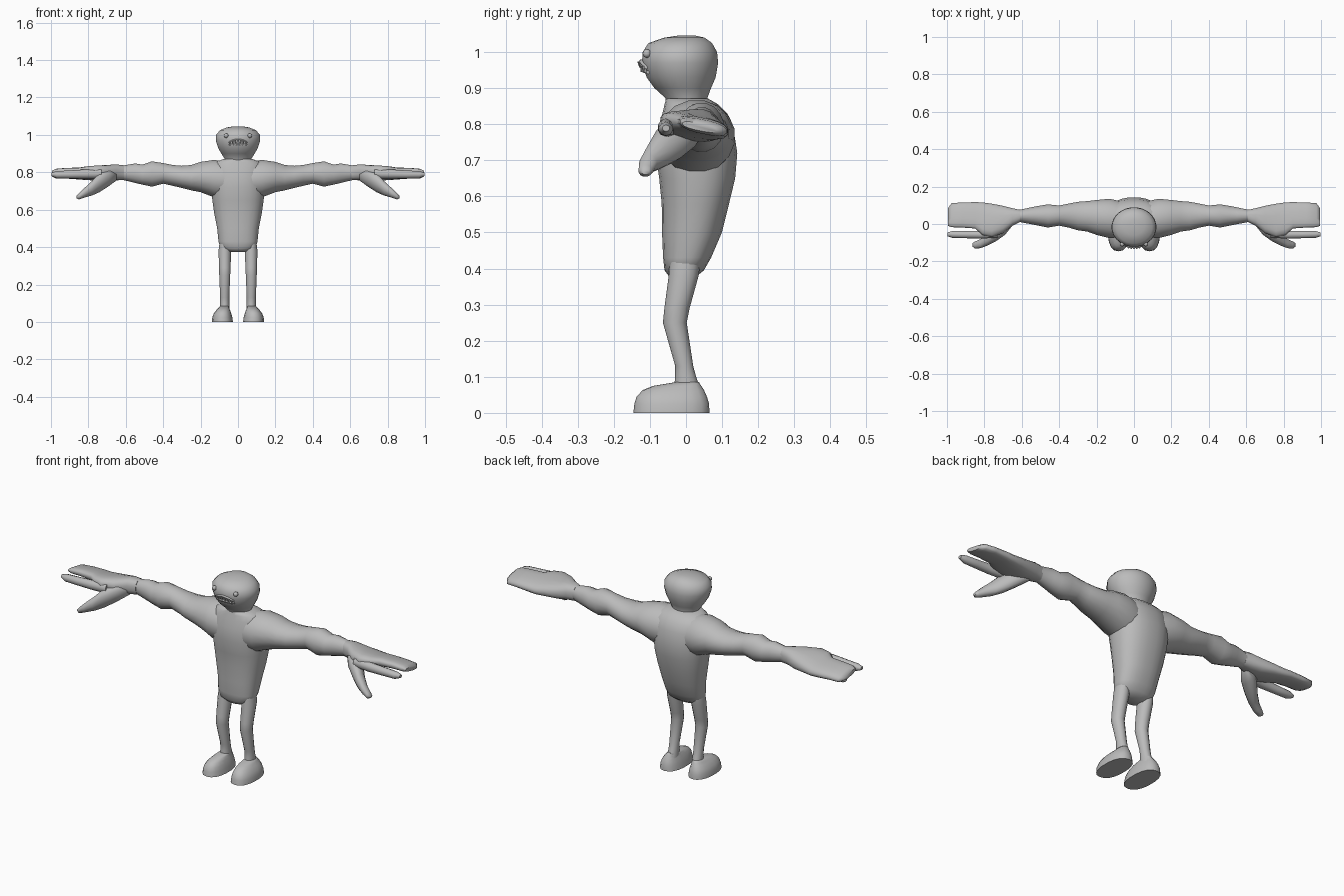
import bpy, bmesh, math
from mathutils import Vector

skin = bpy.data.materials.new("plain grey")
skin.diffuse_color = (0.5, 0.5, 0.5, 1)


def finish(name, bm, mirror=False, angle=60):
    """Turn a bmesh into a smooth object, mirrored over x if wanted."""
    bmesh.ops.recalc_face_normals(bm, faces=bm.faces)
    mesh = bpy.data.meshes.new(name)
    bm.to_mesh(mesh)
    bm.free()
    mesh.materials.append(skin)
    ob = bpy.data.objects.new(name, mesh)
    bpy.context.collection.objects.link(ob)
    if mirror:
        ob.modifiers.new("Mirror", 'MIRROR')
    bpy.ops.object.select_all(action='DESELECT')
    ob.select_set(True)
    bpy.context.view_layer.objects.active = ob
    bpy.ops.object.shade_smooth_by_angle(angle=math.radians(angle))
    return ob


def loft(name, axis, rings, sides=16, power=1.0, mirror=False):
    """Skin rings (position, a min, a max, b min, b max, tilt) along z or x."""
    bm = bmesh.new()
    loops = []
    for t, a0, a1, b0, b1, *tilt in rings:
        loop = []
        for i in range(sides):
            w = 2 * math.pi * (i + 0.5) / sides
            c, s = math.cos(w), math.sin(w)
            da = math.copysign(abs(c) ** power, c) * (a1 - a0) / 2
            db = math.copysign(abs(s) ** power, s) * (b1 - b0) / 2
            a = (a0 + a1) / 2 + da
            b = (b0 + b1) / 2 + db + (tilt[0] * da if tilt else 0)
            loop.append(bm.verts.new((a, b, t) if axis == 'z' else (t, a, b)))
        loops.append(loop)
    for lo, hi in zip(loops, loops[1:]):
        for i in range(sides):
            j = (i + 1) % sides
            bm.faces.new((lo[i], lo[j], hi[j], hi[i]))
    bm.faces.new(loops[0])
    bm.faces.new(loops[-1])
    return finish(name, bm, mirror)


# Torso: narrow rounded hips, broad chest, sloping shoulders
loft("torso", 'z', [
    (0.375, -0.05, 0.05, -0.045, 0.025), (0.395, -0.095, 0.095, -0.06, 0.05),
    (0.43, -0.105, 0.105, -0.064, 0.07), (0.50, -0.112, 0.112, -0.067, 0.10),
    (0.58, -0.128, 0.128, -0.068, 0.12), (0.65, -0.138, 0.138, -0.075, 0.137),
    (0.72, -0.145, 0.145, -0.085, 0.143), (0.79, -0.145, 0.145, -0.078, 0.132),
    (0.83, -0.14, 0.14, -0.066, 0.115), (0.855, -0.12, 0.12, -0.06, 0.09),
    (0.872, -0.075, 0.075, -0.055, 0.06)], 24, 0.85)

# Head with short neck
head_rings = [
    (0.85, -0.072, 0.072, -0.055, 0.06), (0.873, -0.072, 0.072, -0.058, 0.06),
    (0.90, -0.09, 0.09, -0.088, 0.07), (0.93, -0.107, 0.107, -0.11, 0.083),
    (0.97, -0.12, 0.12, -0.123, 0.09), (1.0, -0.118, 0.118, -0.121, 0.087),
    (1.025, -0.097, 0.097, -0.105, 0.073), (1.04, -0.06, 0.06, -0.06, 0.052),
    (1.046, -0.02, 0.02, -0.02, 0.025)]
loft("head", 'z', head_rings, 24)


def face_y(x, z):
    """Depth of the front of the head at x, z."""
    for p, q in zip(head_rings, head_rings[1:]):
        if p[0] <= z <= q[0]:
            f = (z - p[0]) / (q[0] - p[0])
            _, _, rx, y0, y1 = [u + (v - u) * f for u, v in zip(p, q)]
            return (y0 + y1) / 2 - (y1 - y0) / 2 * math.sqrt(1 - (x / rx) ** 2)


# Arms with muscle bulges, running into the wrists
loft("arm", 'x', [
    (0.06, -0.07, 0.12, 0.65, 0.86), (0.13, -0.078, 0.137, 0.665, 0.868),
    (0.20, -0.06, 0.13, 0.692, 0.857), (0.25, -0.042, 0.124, 0.702, 0.84),
    (0.30, -0.035, 0.12, 0.715, 0.836), (0.35, -0.02, 0.11, 0.727, 0.84),
    (0.40, -0.01, 0.10, 0.738, 0.85), (0.46, -0.02, 0.106, 0.722, 0.86),
    (0.51, -0.01, 0.098, 0.733, 0.842), (0.55, -0.002, 0.09, 0.742, 0.848),
    (0.61, 0.01, 0.077, 0.757, 0.838), (0.66, 0.01, 0.08, 0.76, 0.836)],
    16, 1, True)

# Palm with fused fingers, flat and slightly lower at the back
loft("mitten_hand", 'x', [
    (0.61, 0.01, 0.076, 0.758, 0.838), (0.65, -0.01, 0.085, 0.757, 0.842, -0.05),
    (0.70, -0.05, 0.098, 0.752, 0.838, -0.1), (0.76, -0.072, 0.11, 0.76, 0.832, -0.15),
    (0.81, -0.06, 0.117, 0.765, 0.825, -0.2), (0.85, -0.025, 0.118, 0.767, 0.82, -0.2),
    (0.92, -0.02, 0.116, 0.772, 0.818, -0.2), (0.975, -0.018, 0.113, 0.773, 0.813, -0.2),
    (0.995, -0.01, 0.085, 0.782, 0.803, -0.2)], 16, 0.8, True)

# Separate front finger
loft("front_finger", 'x', [
    (0.73, -0.075, -0.02, 0.765, 0.82), (0.82, -0.079, -0.035, 0.766, 0.815),
    (0.90, -0.077, -0.036, 0.767, 0.81), (0.97, -0.075, -0.036, 0.768, 0.806),
    (0.998, -0.066, -0.045, 0.78, 0.798)], 10, 1, True)

# Thumb reaching down and forward
loft("thumb", 'x', [
    (0.65, -0.01, 0.05, 0.755, 0.81), (0.69, -0.06, 0.04, 0.725, 0.82),
    (0.74, -0.095, 0.0, 0.692, 0.80), (0.78, -0.115, -0.045, 0.675, 0.755),
    (0.82, -0.13, -0.08, 0.664, 0.718), (0.85, -0.132, -0.093, 0.654, 0.688),
    (0.863, -0.122, -0.102, 0.66, 0.674)], 12, 1, True)

# Legs bent forward at the knee
loft("leg", 'z', [
    (0.05, 0.045, 0.098, -0.035, 0.045), (0.10, 0.046, 0.096, -0.03, 0.028),
    (0.13, 0.046, 0.096, -0.03, 0.02), (0.25, 0.041, 0.101, -0.064, 0.002),
    (0.29, 0.039, 0.102, -0.06, 0.01), (0.38, 0.036, 0.105, -0.048, 0.035),
    (0.42, 0.04, 0.10, -0.045, 0.04)], 14, 1, True)

# Feet with flat soles
loft("foot", 'z', [
    (0.0, 0.026, 0.14, -0.146, 0.065), (0.025, 0.03, 0.138, -0.143, 0.064),
    (0.045, 0.035, 0.13, -0.137, 0.058), (0.063, 0.042, 0.117, -0.12, 0.05),
    (0.075, 0.047, 0.105, -0.09, 0.042), (0.085, 0.05, 0.095, -0.03, 0.036)],
    18, 0.85, True)

# Bead eyes
bm = bmesh.new()
bmesh.ops.create_uvsphere(bm, u_segments=12, v_segments=8, radius=0.012)
bmesh.ops.translate(bm, verts=bm.verts, vec=(0.063, face_y(0.063, 0.996) - 0.003, 0.996))
finish("eye", bm, True)

# Curved lips as thin tubes over the face
for name, base, lift in (("upper_lip", 0.957, 0.018), ("lower_lip", 0.944, 0.004)):
    bm = bmesh.new()
    loops = []
    for i in range(13):
        u = i / 6 - 1
        x, z = 0.052 * u, base + lift * (1 - u * u)
        mid = Vector((x, face_y(x, z) - 0.002, z))
        loops.append([bm.verts.new(mid + Vector((0, math.cos(k * math.pi / 3),
                      math.sin(k * math.pi / 3))) * 0.005) for k in range(6)])
    for p, q in zip(loops, loops[1:]):
        for k in range(6):
            bm.faces.new((p[k], p[k - 1], q[k - 1], q[k]))
    bm.faces.new(loops[0])
    bm.faces.new(loops[-1])
    finish(name, bm)

# Pointed teeth: upper row pointing down, lower row pointing up
bm = bmesh.new()
for base, lift, way, count in ((0.954, 0.018, -1, 7), (0.944, 0.004, 1, 6)):
    for i in range(count):
        u = (2 * i / (count - 1) - 1) * 0.85
        x, z = 0.052 * u, base + lift * (1 - u * u)
        made = bmesh.ops.create_cone(bm, cap_ends=True, segments=6, radius1=0.006,
                                     radius2=0.001, depth=0.016)["verts"]
        for v in made:
            v.co.z *= way
            v.co += Vector((x, face_y(x, z) - 0.006, z + way * 0.006))
finish("teeth", bm, angle=30)
